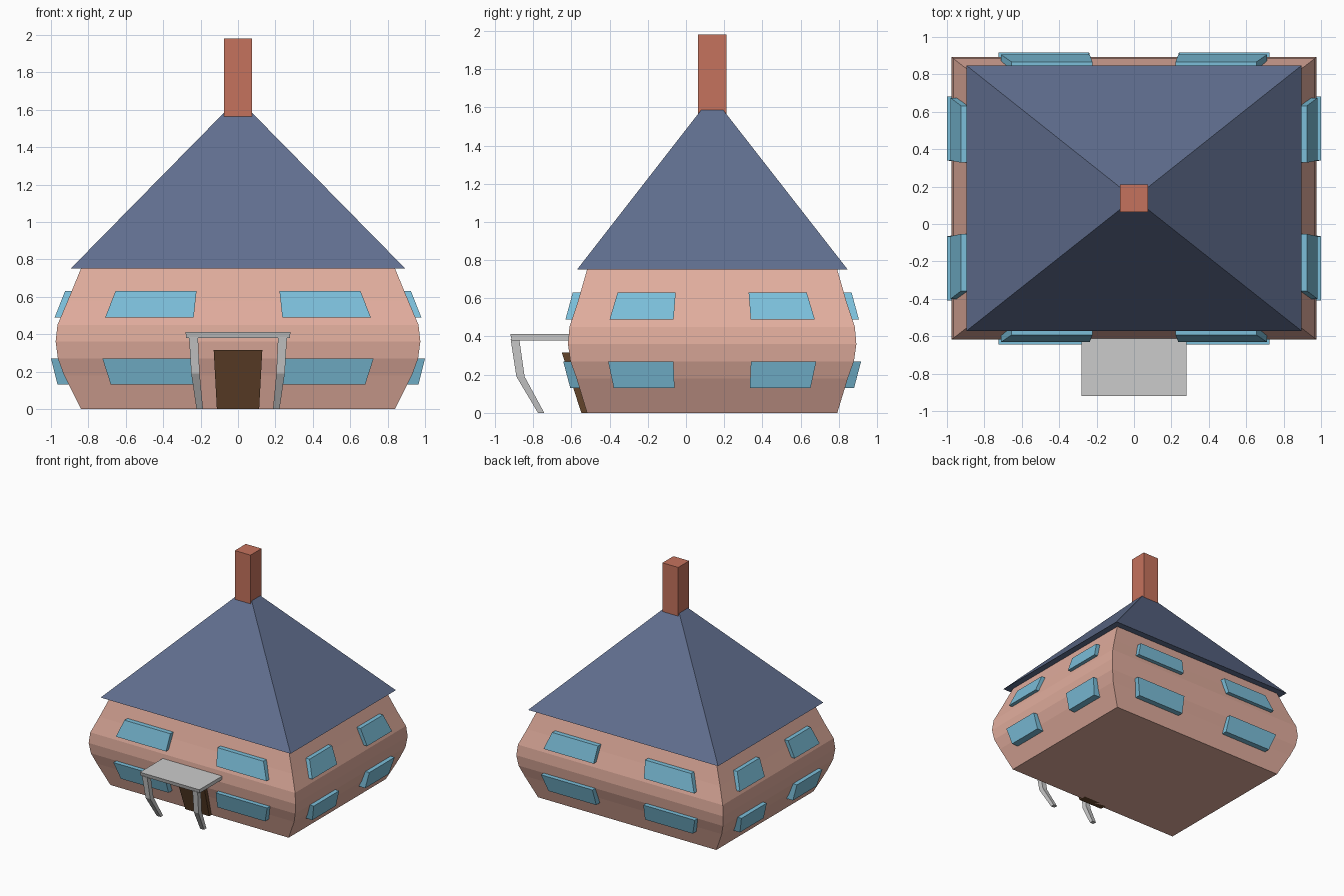
import bpy, bmesh

if "Cube" in bpy.data.objects:
    bpy.data.objects.remove(bpy.data.objects["Cube"])

CY = 0.137  # centre of the house in depth


def material(name, rgb):
    m = bpy.data.materials.new(name)
    m.diffuse_color = (*rgb, 1)
    m.use_nodes = True
    m.node_tree.nodes["Principled BSDF"].inputs["Base Color"].default_value = m.diffuse_color
    return m


WALL = material("pink_plaster", (0.76, 0.42, 0.34))
ROOF = material("blue_slate", (0.12, 0.16, 0.28))
BRICK = material("red_brick", (0.56, 0.17, 0.11))
GLASS = material("blue_glass", (0.2, 0.52, 0.7))
WOOD = material("brown_wood", (0.13, 0.06, 0.025))


def loft(name, rings, mat=None):
    """Skin a stack of four-cornered rings into a closed solid."""
    bm = bmesh.new()
    loops = [[bm.verts.new(p) for p in ring] for ring in rings]
    for a, b in zip(loops, loops[1:]):
        for i in range(4):
            j = (i + 1) % 4
            bm.faces.new((a[i], a[j], b[j], b[i]))
    bm.faces.new(loops[0][::-1])
    bm.faces.new(loops[-1])
    bmesh.ops.recalc_face_normals(bm, faces=bm.faces)
    me = bpy.data.meshes.new(name)
    bm.to_mesh(me)
    bm.free()
    if mat:
        me.materials.append(mat)
    ob = bpy.data.objects.new(name, me)
    bpy.context.collection.objects.link(ob)
    return ob


def rect(x0, x1, y0, y1, z):
    return [(x0, y0, z), (x1, y0, z), (x1, y1, z), (x0, y1, z)]


# Bulging walls: half width, half depth, height
profile = [(0.84, 0.655, 0), (0.93, 0.71, 0.18), (0.963, 0.742, 0.27),
           (0.975, 0.755, 0.36), (0.965, 0.747, 0.45),
           (0.91, 0.704, 0.58), (0.84, 0.655, 0.75)]
loft("walls", [rect(-w, w, CY - d, CY + d, z) for w, d, z in profile], WALL)

# Pyramid roof with a flat underside
bm = bmesh.new()
base = [bm.verts.new(p) for p in rect(-0.895, 0.895, CY - 0.708, CY + 0.71, 0.75)]
apex = bm.verts.new((0, CY, 1.66))
bm.faces.new(base[::-1])
for i in range(4):
    bm.faces.new((base[i], base[(i + 1) % 4], apex))
me = bpy.data.meshes.new("roof")
bm.to_mesh(me)
bm.free()
me.materials.append(ROOF)
bpy.context.collection.objects.link(bpy.data.objects.new("roof", me))

# Chimney
loft("chimney", [rect(-0.074, 0.074, CY - 0.074, CY + 0.074, z) for z in (1.5, 1.98)], BRICK)

# Windows, per level: height, near edge, far edge, outer face, inner face
front_rows = {
    "lower": [(0.13, 0.23, 0.68, 0.743, 0.67), (0.27, 0.24, 0.725, 0.78, 0.71)],
    "upper": [(0.49, 0.237, 0.71, 0.768, 0.70), (0.63, 0.222, 0.655, 0.73, 0.655)]}
side_rows = {
    "lower": [(0.13, 0.197, 0.515, 0.965, 0.88), (0.27, 0.203, 0.545, 1.0, 0.93)],
    "upper": [(0.49, 0.202, 0.537, 0.98, 0.91), (0.63, 0.191, 0.495, 0.925, 0.845)]}
for row in ("lower", "upper"):
    for s in (-1, 1):
        for t in (-1, 1):
            lr = "left" if s < 0 else "right"
            fb = "front" if t < 0 else "back"
            loft(f"{fb}_{row}_window_{lr}",
                 [rect(s * a, s * b, CY + t * o, CY + t * i, z)
                  for z, a, b, o, i in front_rows[row]], GLASS)
            loft(f"{lr}_side_{row}_window_{fb}",
                 [rect(s * o, s * i, CY + t * a, CY + t * b, z)
                  for z, a, b, o, i in side_rows[row]], GLASS)

# Leaning front door
loft("front_door", [rect(-0.113, 0.113, -0.548, -0.48, 0),
                    rect(-0.13, 0.13, -0.65, -0.57, 0.315)], WOOD)

# Porch canopy and its bent posts: inner x, outer x, front y, back y, height
loft("porch_canopy", [rect(-0.278, 0.278, -0.912, -0.6, 0.38),
                      rect(-0.28, 0.28, -0.92, -0.6, 0.412)])
post = [(0.187, 0.222, -0.775, -0.742, 0), (0.205, 0.25, -0.888, -0.845, 0.19),
        (0.214, 0.262, -0.918, -0.873, 0.385)]
for s, side in ((-1, "left"), (1, "right")):
    loft(f"porch_post_{side}", [rect(s * a, s * b, c, d, z) for a, b, c, d, z in post])
